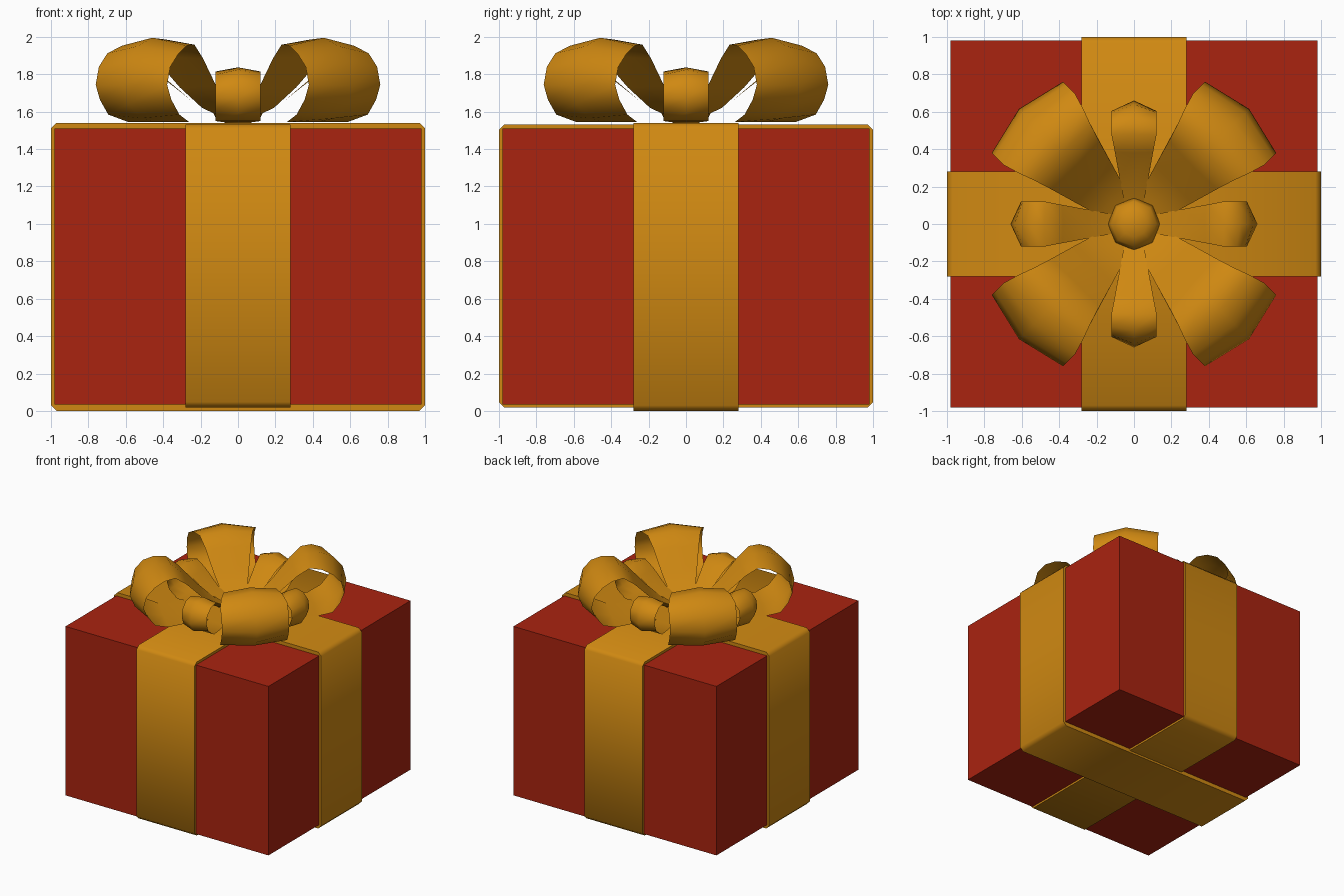
import bpy, bmesh, math
from mathutils import Matrix, Vector

if "Cube" in bpy.data.objects:
    bpy.data.objects.remove(bpy.data.objects["Cube"])


def material(name, rgb):
    m = bpy.data.materials.new(name)
    m.diffuse_color = (*rgb, 1)
    m.use_nodes = True
    m.node_tree.nodes["Principled BSDF"].inputs["Base Color"].default_value = m.diffuse_color
    return m


RED = material("red_paper", (0.40, 0.017, 0.005))
GOLD = material("gold_ribbon", (0.63, 0.25, 0.006))


def finish(bm, name, mat, angle=None):
    bmesh.ops.recalc_face_normals(bm, faces=bm.faces)
    mesh = bpy.data.meshes.new(name)
    bm.to_mesh(mesh)
    bm.free()
    mesh.materials.append(mat)
    ob = bpy.data.objects.new(name, mesh)
    bpy.context.collection.objects.link(ob)
    if angle:
        bpy.ops.object.select_all(action='DESELECT')
        ob.select_set(True)
        bpy.context.view_layer.objects.active = ob
        bpy.ops.object.shade_smooth_by_angle(angle=math.radians(angle))
    return ob


def grid(rows, closed, name, mat, rot, angle):
    """Skin a list of point rows with quads, turned about z by rot."""
    bm = bmesh.new()
    turn = Matrix.Rotation(rot, 3, 'Z')
    vs = [[bm.verts.new(turn @ Vector(p)) for p in row] for row in rows]
    n = len(vs)
    for i in range(n if closed else n - 1):
        a, b = vs[i], vs[(i + 1) % n]
        for j in range(len(a) - 1):
            bm.faces.new((a[j], a[j + 1], b[j + 1], b[j]))
    return finish(bm, name, mat, angle)


# box
bm = bmesh.new()
bmesh.ops.create_cube(bm, size=1, matrix=Matrix.Translation((0, 0, 0.7725))
                      @ Matrix.Diagonal((1.96, 1.96, 1.475, 1)))
finish(bm, "gift_box", RED)


# ribbon bands wrapped around the box, with chamfered corners
def corner_loop(h, z0, z1, c):
    return [(h, z0 + c), (h, z1 - c), (h - c, z1), (c - h, z1),
            (-h, z1 - c), (-h, z0 + c), (c - h, z0), (h - c, z0)]


def band(name, z0, z1, rot):
    outer = corner_loop(1.0, z0, z1, 0.03)
    inner = corner_loop(0.978, 0.037, 1.508, 0.01)
    w = 0.28
    rows = [[(ix, -w, iz), (ox, -w, oz), (ox, w, oz), (ix, w, iz)]
            for (ox, oz), (ix, iz) in zip(outer, inner)]
    grid(rows, True, name, GOLD, rot, 60)


band("ribbon_band_across", 0.0, 1.54, 0)
band("ribbon_band_front_to_back", 0.018, 1.532, math.pi / 2)


# bow loops: radius, height, crown amount across the width
BIG = [(0.03, 1.545, 0), (0.35, 1.545, 0), (0.6, 1.545, 0), (0.73, 1.565, .1),
       (0.83, 1.64, .2), (0.87, 1.74, .2), (0.84, 1.86, .2), (0.76, 1.95, .2),
       (0.65, 1.995, .18), (0.54, 1.985, .12), (0.44, 1.89, .05),
       (0.3, 1.73, 0), (0.17, 1.62, 0), (0.03, 1.56, 0)]
SMALL = [(0.03, 1.545, 0), (0.3, 1.545, 0), (0.5, 1.55, 0), (0.61, 1.59, .2),
         (0.66, 1.67, .28), (0.64, 1.76, .25), (0.57, 1.825, .2),
         (0.48, 1.837, .15), (0.38, 1.77, .05), (0.25, 1.66, 0), (0.03, 1.57, 0)]


def bow_loop(name, profile, centre, base, grow, cap, rot):
    rows = []
    for r, z, k in profile:
        w = min(cap, base + grow * r)
        er, ez = r + (centre[0] - r) * k, z + (centre[1] - z) * k
        rows.append([(er, -w, ez), (r, 0, z), (er, w, ez)])
    grid(rows, False, name, GOLD, rot, 80)


for i in range(4):
    bow_loop(f"big_bow_loop_{i + 1}", BIG, (0.55, 1.76), 0.05, 0.3, 0.27,
             math.radians(45 + 90 * i))
    bow_loop(f"small_bow_loop_{i + 1}", SMALL, (0.46, 1.69), 0.03, 0.19, 0.12,
             math.radians(90 * i))

# centre knot
bm = bmesh.new()
bmesh.ops.create_uvsphere(bm, u_segments=8, v_segments=6, radius=1,
                          matrix=Matrix.Translation((0, 0, 1.61))
                          @ Matrix.Diagonal((0.14, 0.14, 0.08, 1)))
finish(bm, "bow_knot", GOLD, 80)
